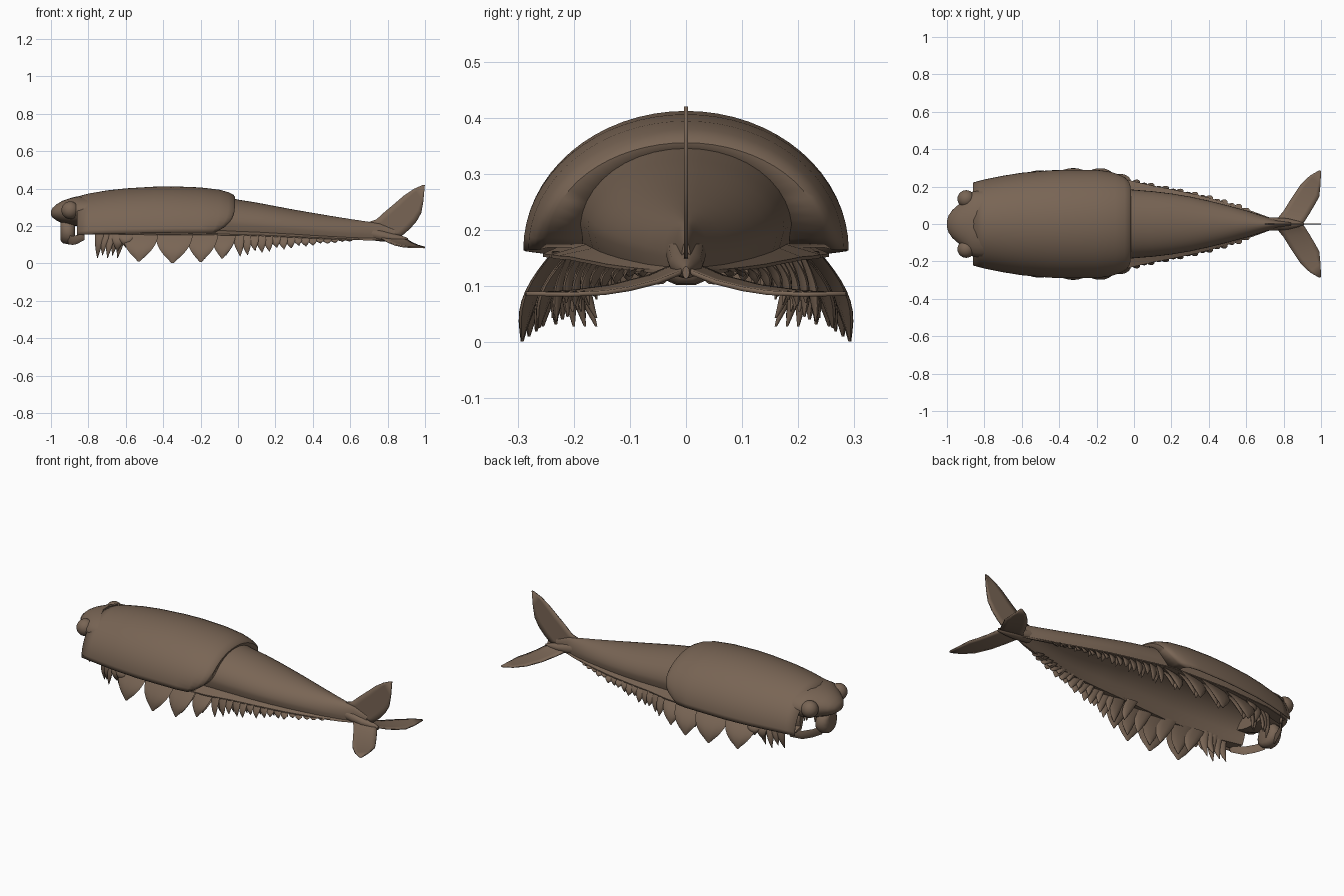
import bpy, bmesh, math
from math import sin, cos, pi
from mathutils import Vector

if "Cube" in bpy.data.objects:
    bpy.data.objects.remove(bpy.data.objects["Cube"])

shell = bpy.data.materials.new("shell brown")
shell.use_nodes = True
shell.diffuse_color = (0.19, 0.13, 0.09, 1)
shell.node_tree.nodes["Principled BSDF"].inputs["Base Color"].default_value = (0.19, 0.13, 0.09, 1)


def make(name, lofts, closed=True, thick=0, mirror=False, angle=45):
    """Skin each list of rings into a surface, all in one object."""
    bm = bmesh.new()
    for rings in lofts:
        rows = [[bm.verts.new(p) for p in ring] for ring in rings]
        n = len(rows[0])
        for a, b in zip(rows, rows[1:]):
            for i in range(n if closed else n - 1):
                j = (i + 1) % n
                bm.faces.new((a[i], a[j], b[j], b[i]))
        if closed:
            bm.faces.new(rows[0])
            bm.faces.new(rows[-1])
    bmesh.ops.recalc_face_normals(bm, faces=bm.faces)
    me = bpy.data.meshes.new(name)
    bm.to_mesh(me)
    bm.free()
    finish(bpy.data.objects.new(name, me), thick, mirror, angle)


def finish(ob, thick=0, mirror=False, angle=45):
    if ob.name not in bpy.context.collection.objects:
        bpy.context.collection.objects.link(ob)
    ob.data.materials.append(shell)
    bpy.ops.object.select_all(action='DESELECT')
    ob.select_set(True)
    bpy.context.view_layer.objects.active = ob
    bpy.ops.object.shade_smooth_by_angle(angle=math.radians(angle))
    if thick:
        mod = ob.modifiers.new("thickness", 'SOLIDIFY')
        mod.thickness, mod.offset = thick, 0
    if mirror:
        mod = ob.modifiers.new("other side", 'MIRROR')
        mod.use_axis = (False, True, False)


def interp(rows, x):
    """Read a row table at any x."""
    for a, b in zip(rows, rows[1:]):
        if x <= b[0]:
            t = max(0, (x - a[0]) / (b[0] - a[0]))
            return [p + (q - p) * t for p, q in zip(a, b)]


# Carapace: open half-ellipse shell, rear lower corners rounded off, rear lip turned in to the body
def shell_ring(x, w, top, base):
    ring = []
    for i in range(33):
        a = pi * i / 32
        back = max(0, (x + 0.15) / 0.13) * 0.1 * (1 - sin(a)) ** 4
        ring.append((x - back, w * cos(a), base + (top - base) * sin(a)))
    return ring


carapace = [(-0.86, .220, .355, .150), (-0.8, .236, .371, .155), (-0.7, .256, .388, .158),
            (-0.6, .272, .399, .160), (-0.45, .285, .408, .162), (-0.35, .288, .410, .164),
            (-0.2, .288, .404, .165), (-0.1, .279, .392, .165), (-0.05, .268, .378, .165),
            (-0.025, .258, .365, .167), (-0.018, .248, .355, .170), (-0.026, .185, .330, .170)]
make("carapace", [[shell_ring(*r) for r in carapace]], closed=False, thick=0.004)

# Body: arched trunk and abdomen with side flanges and a hollow belly
body = [(-0.85, .16, .340, .20, .155), (-0.7, .20, .370, .235, .155), (-0.4, .215, .385, .255, .152),
        (-0.05, .188, .352, .240, .150), (0.0, .183, .341, .228, .148), (0.1, .175, .325, .205, .146),
        (0.2, .163, .306, .186, .142), (0.3, .146, .287, .165, .138), (0.4, .124, .270, .141, .133),
        (0.5, .099, .253, .112, .129), (0.6, .072, .237, .080, .125), (0.7, .040, .222, .044, .123),
        (0.76, .020, .212, .022, .125), (0.84, .008, .180, .009, .130)]


def body_ring(x, w, top, f, b):
    mid = b + 0.3 * (top - b)
    ceil = b + 0.72 * (top - b)
    half = [(w * sin(a), mid + (top - mid) * cos(a)) for a in (pi * i / 20 for i in range(11))]
    half += [(w * 0.95, b + 0.12 * (top - b)), (f, b + 0.006), (f, b), (w * 0.9, b)]
    half += [(w * 0.85 * cos(a), b + (ceil - b) * sin(a)) for a in (pi * i / 16 for i in range(1, 9))]
    other = [(-y, z) for y, z in half[-2:0:-1]]
    return [(x, y, z) for y, z in half + other]


make("body", [[body_ring(*r) for r in body]], angle=40)


# Head: rounded snout running back flush under the carapace
def oval(x, w, lo, hi, n=24):
    return [(x, w * cos(2 * pi * i / n), (lo + hi) / 2 + (hi - lo) / 2 * sin(2 * pi * i / n))
            for i in range(n)]


head = [(-1.0, .015, .258, .280), (-0.992, .045, .245, .296), (-0.97, .076, .229, .316),
        (-0.94, .102, .215, .334), (-0.9, .138, .205, .348), (-0.865, .172, .200, .357),
        (-0.84, .178, .195, .360), (-0.8, .180, .195, .362)]
make("head", [[oval(*r) for r in head]])

# Jaw: tapered block under the snout, with a deep strut to each carapace corner
jaw = [(-0.948, .045, .120, .225), (-0.935, .065, .106, .235), (-0.905, .075, .100, .235),
       (-0.885, .066, .102, .230), (-0.872, .045, .115, .22)]
make("jaw", [[oval(*r, n=14) for r in jaw]])
path = [(-0.91, .04, .128), (-0.885, .09, .122), (-0.86, .15, .128), (-0.82, .20, .150)]
make("jaw_struts", [[[(x, y + .012 * cos(a), z + .024 * sin(a)) for a in (pi * k / 4 for k in range(8))]
                     for x, y, z in path]], mirror=True)

# Eyes
for name, side in (("left_eye", 1), ("right_eye", -1)):
    bpy.ops.mesh.primitive_uv_sphere_add(segments=24, ring_count=14, radius=0.047,
                                         location=(-0.897, side * 0.134, 0.284))
    eye = bpy.context.object
    eye.name = name
    finish(eye, angle=60)


# Limbs: pointed leaf paddles, slightly twisted, hanging in rows along each side
def leaf(root, tip, width, bow=0.02, thick=0.012, twist=0.15, n=10):
    root, tip = Vector(root), Vector(tip)
    rings = []
    for k in range(10):
        t = k / 9
        c = root.lerp(tip, t) + Vector((0, bow * sin(pi * t), 0))
        w = width / 2 * max(0.06, 1 - t ** 2.2)
        th = thick * max(0.15, 1 - t ** 4) * (0.4 + 0.6 * t)
        ring = []
        for i in range(n):
            u, v = w * cos(2 * pi * i / n), th * sin(2 * pi * i / n)
            ring.append((c.x + u * cos(twist) - v * sin(twist), c.y + u * sin(twist) + v * cos(twist), c.z))
        rings.append(ring)
    return rings


paddles = []
for x, width, y, z in ((-0.53, .19, .280, .010), (-0.35, .20, .292, .001),
                       (-0.2, .17, .292, .006), (-0.085, .13, .262, .025)):
    paddles.append(leaf((x + .01, y - .07, .162), (x, y, z), width, .018, .016))
    paddles.append(leaf((x + .04, y - .09, .160), (x + .02, y - .025, z + .018), width * .6, .015, .015))
    paddles.append(leaf((x - .04, y - .10, .160), (x - .02, y - .06, z + .03), width * .5, .015, .015))
make("swimming_paddles", paddles, mirror=True)

mouth_limbs = [leaf((-0.74 + .03 * i, .18, .17), (-0.752 + .027 * i, .16 + .02 * (i % 3), .028 + .015 * (i % 2)),
                    .05, .012, .014, .4) for i in range(5)]
mouth_limbs += [leaf((-0.64, .2, .165), (-0.645, .2, .065), .07), leaf((-0.6, .21, .165), (-0.6, .22, .085), .08)]
make("mouth_limbs", mouth_limbs, mirror=True)

gills = []
for i in range(16):
    x = 0.0 + 0.039 * i
    _, w, top, f, b = interp(body, x)
    drop = 0.11 * (1 - i / 17) ** 1.2
    shift = 0.02 * (i % 3 == 2) * (1 - i / 17)
    gills.append(leaf((x, f - .025, b + .006), (x + .012, f + .004 - .012 * (i % 2), b - drop + shift),
                      .062, .008, .012, .25))
    if i % 2 == 0:
        gills.append(leaf((x, f * .82, b + .008), (x + .015, f * .82, b - drop * .85), .04, .006, .009, .3))
make("abdomen_limbs", gills, mirror=True)


# Tail: one upright fin and a pair of side fins, each a tapered sheet
def sheet(lead, trail, place, n=5):
    return [[place(a[0] + (b[0] - a[0]) * k / n, a[1] + (b[1] - a[1]) * k / n) for k in range(n + 1)]
            for a, b in zip(lead, trail)]


upright = sheet([(.70, .221), (.74, .235), (.785, .276), (.84, .322), (.89, .365), (.94, .398), (.985, .418)],
                [(.74, .130), (.88, .150), (.92, .185), (.955, .225), (.98, .27), (.991, .33), (.999, .42)],
                lambda x, z: (x, 0, z))
make("upright_tail_fin", [upright], closed=False, thick=0.007)

flat = sheet([(.72, .0), (.76, .02), (.80, .07), (.84, .135), (.89, .21), (.94, .258), (.99, .287)],
             [(.88, .0), (.91, .012), (.935, .05), (.965, .10), (.99, .145), (.997, .21), (1.0, .284)],
             lambda x, y: (x, y, .132 - .075 * (y / .29) ** .7 + .12 * (.9 - x) * (1 - y / .29)
                           + .03 * (y / .29) ** 2))
make("side_tail_fins", [flat], closed=False, thick=0.008, mirror=True)

# Tail root: swelling where the fins meet
root = [(.70, .036, .125, .200), (.76, .034, .118, .180), (.82, .030, .114, .162),
        (.87, .018, .113, .150), (.91, .006, .113, .135)]
make("tail_root", [[oval(*r, n=12) for r in root]])
